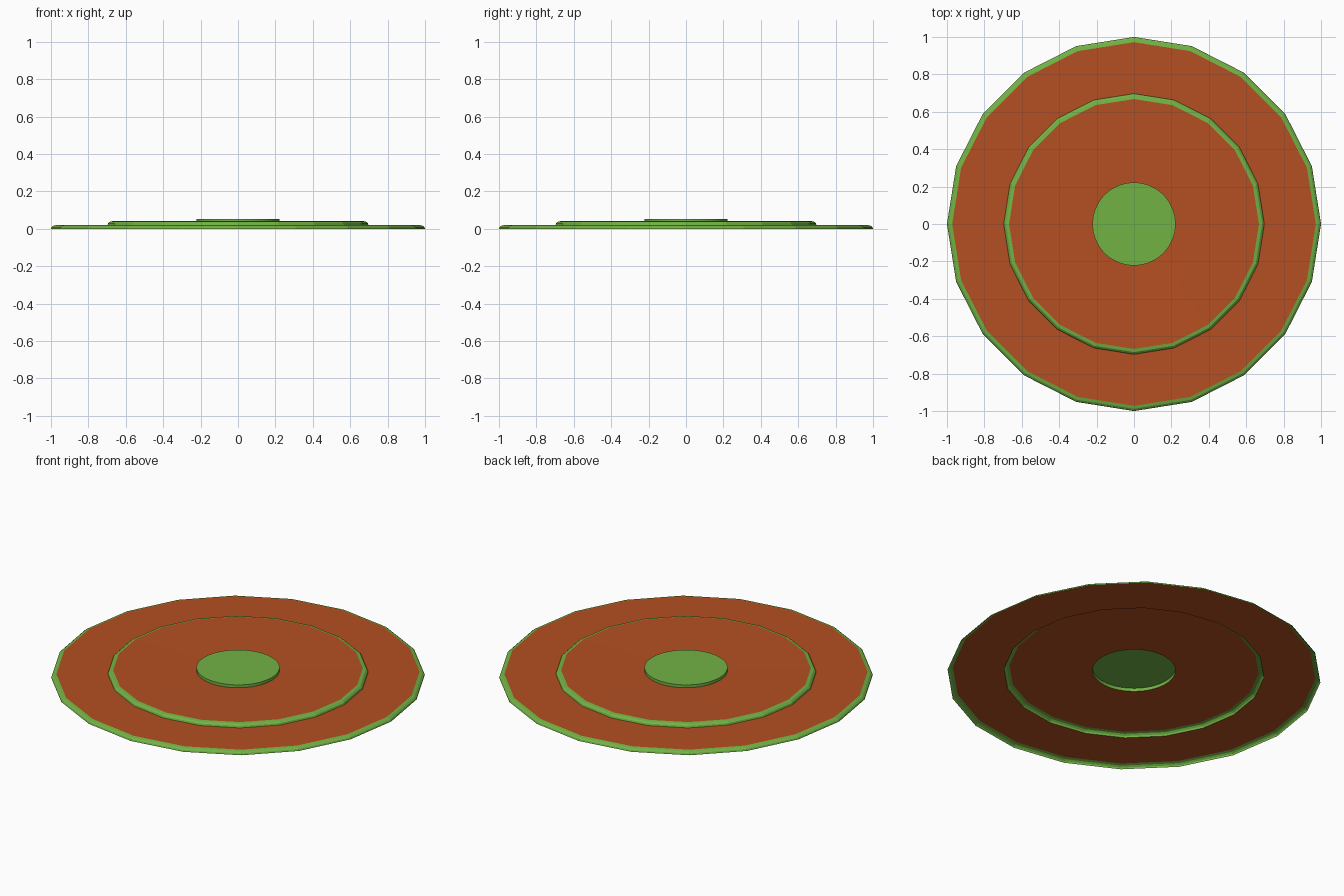
import bpy, math

if "Cube" in bpy.data.objects:
    bpy.data.objects.remove(bpy.data.objects["Cube"])

def material(name, color):
    m = bpy.data.materials.new(name)
    m.diffuse_color = color
    m.use_nodes = True
    m.node_tree.nodes["Principled BSDF"].inputs["Base Color"].default_value = m.diffuse_color
    return m

GREEN = material("green", (0.17, 0.45, 0.06, 1))
ORANGE = material("orange", (0.46, 0.08, 0.016, 1))

def lathe(name, profile, sides, mat, cap=False):
    """Open sheet turned about z from (radius, height) points, outside to inside."""
    verts, faces = [], []
    for r, z in profile:
        for i in range(sides):
            a = 2 * math.pi * i / sides
            verts.append((r * math.cos(a), r * math.sin(a), z))
    for k in range(len(profile) - 1):
        for i in range(sides):
            j = (i + 1) % sides
            a, b = k * sides, (k + 1) * sides
            faces.append((a + i, a + j, b + j, b + i))
    if cap:
        start = (len(profile) - 1) * sides
        faces.append(tuple(range(start, start + sides)))
    me = bpy.data.meshes.new(name)
    me.from_pydata(verts, [], faces)
    me.materials.append(mat)
    ob = bpy.data.objects.new(name, me)
    bpy.context.collection.objects.link(ob)
    return ob

# twenty-sided outer rim, rounded over
lathe("outer_rim", [(1.0, 0), (0.997, 0.009), (0.988, 0.016), (0.972, 0.02)], 20, GREEN)
# lower orange face
lathe("lower_face", [(0.972, 0.02), (0.697, 0.02)], 20, ORANGE)
# raised step between the two orange faces
lathe("inner_rim", [(0.697, 0.02), (0.694, 0.03), (0.685, 0.038), (0.668, 0.041)], 20, GREEN)
# upper orange face, down to the twenty-sided edge of the centre
lathe("upper_face", [(0.668, 0.041), (0.4, 0.038)], 20, ORANGE)

# centre of the upper face, blending the twenty sides into the round opening
me = bpy.data.meshes.new("upper_face_centre")
n = 60
verts = []
for i in range(n):
    a = 2 * math.pi * i / n
    off = (a % (math.pi / 10)) - math.pi / 20
    r = 0.4 * math.cos(math.pi / 20) / math.cos(off) if i % 3 else 0.4
    verts.append((r * math.cos(a), r * math.sin(a), 0.038))
for i in range(n):
    a = 2 * math.pi * i / n
    verts.append((0.222 * math.cos(a), 0.222 * math.sin(a), 0.036))
me.from_pydata(verts, [], [(i, (i + 1) % n, n + (i + 1) % n, n + i) for i in range(n)])
me.materials.append(ORANGE)
bpy.context.collection.objects.link(bpy.data.objects.new("upper_face_centre", me))

# round centre button
lathe("centre_button", [(0.222, 0.034), (0.222, 0.053)], 60, GREEN, cap=True)
